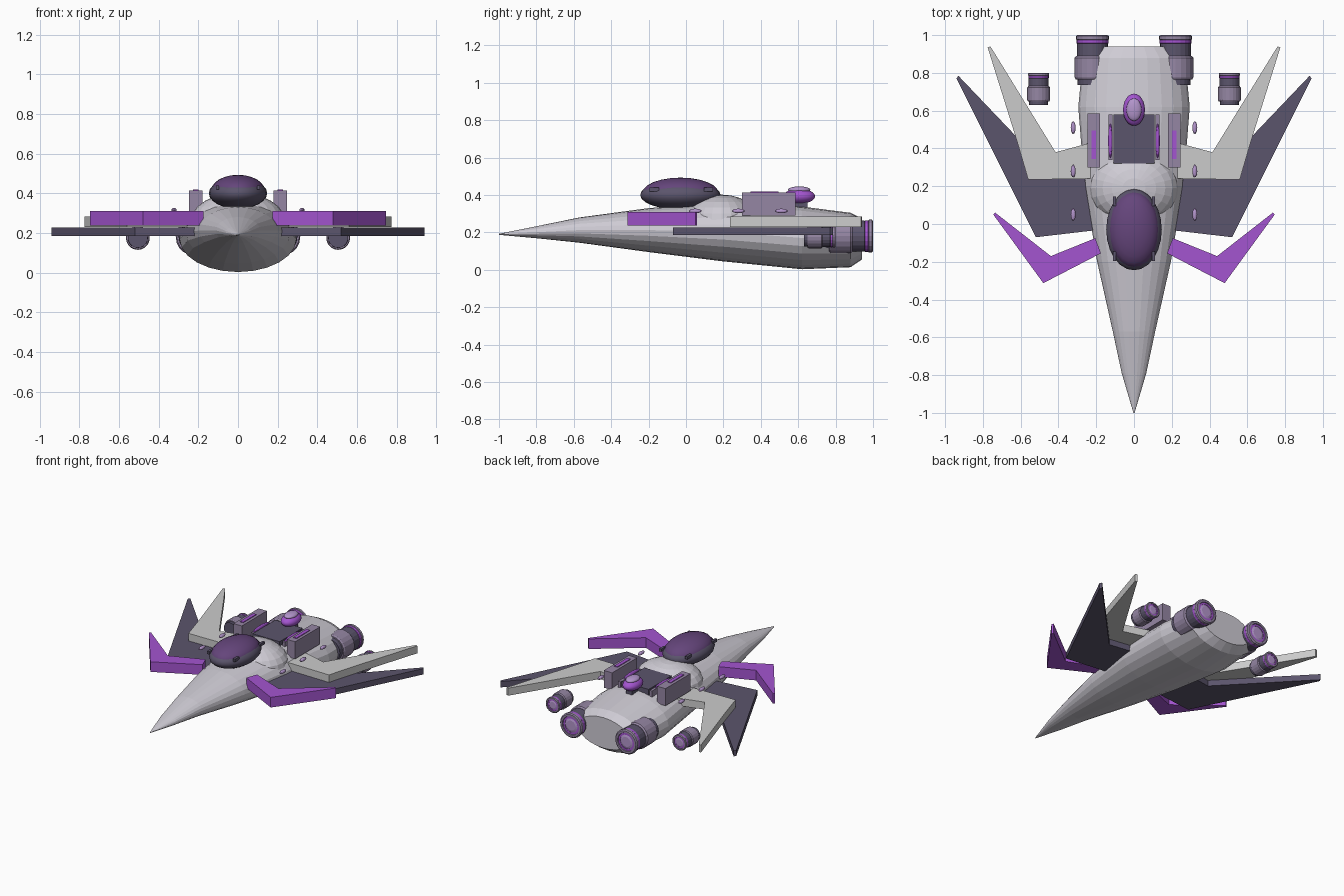
import bpy, bmesh, math
from mathutils import Matrix

if "Cube" in bpy.data.objects:
    bpy.data.objects.remove(bpy.data.objects["Cube"])


def material(name, rgb):
    m = bpy.data.materials.new(name)
    m.diffuse_color = (*rgb, 1)
    m.use_nodes = True
    m.node_tree.nodes["Principled BSDF"].inputs["Base Color"].default_value = m.diffuse_color
    return m


HULL = material("pale_hull", (0.62, 0.60, 0.66))
WHITE = material("pale_wing", (0.65, 0.65, 0.66))
DARK = material("dark_violet_grey", (0.105, 0.09, 0.15))
MAUVE = material("mauve", (0.30, 0.24, 0.37))
LILAC = material("lilac", (0.45, 0.30, 0.60))
PURPLE = material("purple", (0.37, 0.09, 0.63))
GLASS = material("canopy_glass", (0.13, 0.06, 0.20))


def finish(name, bm, mat, mirror=False, smooth=False):
    bmesh.ops.recalc_face_normals(bm, faces=bm.faces)
    for f in bm.faces:
        f.smooth = smooth
    me = bpy.data.meshes.new(name)
    bm.to_mesh(me)
    bm.free()
    me.materials.append(mat)
    ob = bpy.data.objects.new(name, me)
    bpy.context.collection.objects.link(ob)
    if mirror:
        ob.modifiers.new("Mirror", "MIRROR").use_axis[0] = True
    return ob


def skin(bm, rings):
    """Join vertex rings with quads and cap both ends."""
    for a, b in zip(rings, rings[1:]):
        n = len(a)
        for i in range(n):
            bm.faces.new((a[i], a[(i + 1) % n], b[(i + 1) % n], b[i]))
    bm.faces.new(rings[0])
    bm.faces.new(rings[-1])


def loft(name, sections, mat, sides=24):
    """Elliptical sections: (y, half width, bottom z, top z)."""
    bm = bmesh.new()
    rings = []
    for y, w, lo, hi in sections:
        rings.append([bm.verts.new((w * math.cos(t), y, (lo + hi) / 2 + (hi - lo) / 2 * math.sin(t)))
                      for t in (2 * math.pi * i / sides for i in range(sides))])
    skin(bm, rings)
    return finish(name, bm, mat)


def lathe(name, x, z, profile, mat, sides=20):
    """Mirrored pair of turned parts along y; profile of (y, radius)."""
    bm = bmesh.new()
    rings = [[bm.verts.new((x + r * math.cos(2 * math.pi * i / sides), y,
                            z + r * math.sin(2 * math.pi * i / sides)))
              for i in range(sides)] for y, r in profile]
    skin(bm, rings)
    return finish(name, bm, mat, True)


def plate(name, outline, z0, z1, mat):
    """Mirrored pair of flat plates from an outline seen from above."""
    bm = bmesh.new()
    skin(bm, [[bm.verts.new((x, y, z)) for x, y in outline] for z in (z0, z1)])
    return finish(name, bm, mat, True)


def ellipsoid(name, c, r, mat, mirror=False, smooth=False, seg=24, rings=12):
    bm = bmesh.new()
    bmesh.ops.create_uvsphere(bm, u_segments=seg, v_segments=rings, radius=1,
                              matrix=Matrix.Translation(c) @ Matrix.Diagonal((*r, 1)))
    return finish(name, bm, mat, mirror, smooth)


def box(name, x, y, z, mat, mirror=True):
    bm = bmesh.new()
    size = [b - a for a, b in (x, y, z)]
    mid = [(a + b) / 2 for a, b in (x, y, z)]
    bmesh.ops.create_cube(bm, size=1, matrix=Matrix.Translation(mid) @ Matrix.Diagonal((*size, 1)))
    return finish(name, bm, mat, mirror)


# Fuselage and the raised dome behind the cockpit
loft("fuselage", [(-1, 0.003, 0.187, 0.193), (-0.79, 0.065, 0.168, 0.235),
                  (-0.57, 0.112, 0.145, 0.28), (-0.2, 0.195, 0.095, 0.33),
                  (0.2, 0.262, 0.045, 0.36), (0.62, 0.295, 0.003, 0.338),
                  (0.88, 0.27, 0.014, 0.305), (0.94, 0.205, 0.055, 0.275)], HULL)
ellipsoid("spine_dome", (0, 0.19, 0.265), (0.235, 0.2, 0.137), HULL)

# Cockpit
ellipsoid("canopy_frame", (0, -0.03, 0.40), (0.147, 0.215, 0.078), DARK, smooth=True)
ellipsoid("canopy_glass", (0, -0.03, 0.412), (0.136, 0.203, 0.081), GLASS, smooth=True)
for label, y in (("front", -0.17), ("rear", 0.12)):
    box("canopy_latch_" + label, (0.095, 0.112), (y - 0.025, y + 0.025), (0.42, 0.44), DARK)

# Three layers of swept wings
plate("main_wing", [(0.22, -0.035), (0.52, -0.07), (0.94, 0.77), (0.93, 0.785),
                    (0.42, 0.25), (0.22, 0.28)], 0.185, 0.227, DARK)
plate("upper_wing", [(0.23, 0.24), (0.56, 0.235), (0.62, 0.44), (0.775, 0.935),
                     (0.76, 0.94), (0.415, 0.38), (0.23, 0.43)], 0.23, 0.284, WHITE)
plate("canard", [(0.175, -0.155), (0.48, -0.313), (0.745, 0.05), (0.735, 0.06),
                 (0.44, -0.17), (0.205, -0.075)], 0.237, 0.31, PURPLE)

# Dorsal deck, rails and side pods
box("dorsal_deck", (-0.108, 0.108), (0.32, 0.58), (0.30, 0.37), DARK, False)
box("deck_rail", (0.115, 0.135), (0.34, 0.58), (0.30, 0.365), MAUVE)
ellipsoid("deck_light", (0.125, 0.44, 0.365), (0.012, 0.09, 0.018), PURPLE, True)
box("dorsal_pod", (0.18, 0.246), (0.30, 0.585), (0.29, 0.414), MAUVE)
box("pod_light", (0.2, 0.226), (0.345, 0.495), (0.40, 0.419), PURPLE)

# Rear sensor bubble
ellipsoid("sensor_base", (0, 0.605, 0.393), (0.058, 0.085, 0.04), PURPLE, smooth=True)
ellipsoid("sensor_cap", (0, 0.605, 0.428), (0.04, 0.06, 0.018), LILAC, smooth=True)
box("sensor_mount", (-0.025, 0.025), (0.56, 0.65), (0.30, 0.37), DARK, False)

# Marker lights beside the hull
for i, y in enumerate((0.05, 0.28, 0.51)):
    ellipsoid(f"marker_light_{i + 1}", (0.322, y, 0.315), (0.013, 0.034, 0.012),
              LILAC, True, seg=12, rings=8)


# Engines: casing, sleeve, glow collar, exhaust lip and glowing core
def engine(name, x, z, y_end, s):
    def part(label, profile, mat):
        lathe(f"{name}_{label}", x, z, [(y_end + y * s, r * s) for y, r in profile], mat)
    part("casing", [(-0.265, 0.078), (-0.15, 0.083), (-0.045, 0.083), (-0.035, 0.074)], DARK)
    part("sleeve", [(-0.235, 0.088), (-0.225, 0.094), (-0.12, 0.094), (-0.11, 0.086)], MAUVE)
    part("collar", [(-0.045, 0.08), (-0.043, 0.085), (-0.026, 0.085), (-0.024, 0.08)], PURPLE)
    part("lip", [(-0.028, 0.078), (-0.022, 0.088), (-0.006, 0.088), (0, 0.08),
                 (0, 0.066), (-0.02, 0.062)], MAUVE)
    part("glow", [(-0.02, 0.064), (-0.006, 0.064), (-0.006, 0.05), (-0.015, 0.05)], PURPLE)
    part("core", [(-0.02, 0.052), (-0.009, 0.052), (-0.004, 0.035)], LILAC)


engine("main_engine", 0.22, 0.18, 1.0, 1.0)
engine("wing_engine", 0.505, 0.175, 0.80, 0.64)
